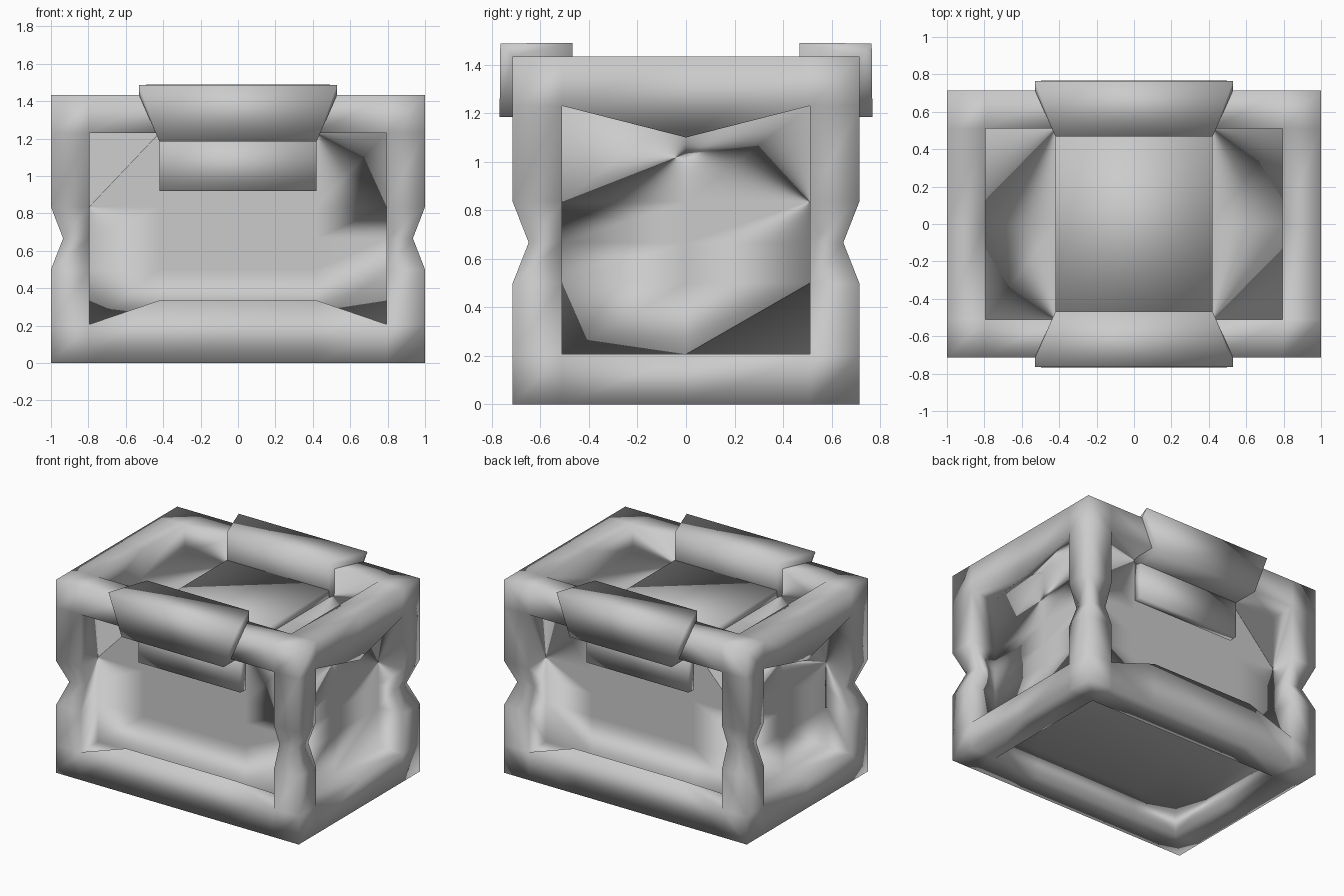
import bpy, bmesh
from itertools import product

if "Cube" in bpy.data.objects:
    bpy.data.objects.remove(bpy.data.objects["Cube"])

def finish(name, bm):
    bmesh.ops.recalc_face_normals(bm, faces=bm.faces)
    me = bpy.data.meshes.new(name)
    bm.to_mesh(me)
    bm.free()
    for p in me.polygons:
        p.use_smooth = True
    ob = bpy.data.objects.new(name, me)
    bpy.context.collection.objects.link(ob)
    return ob

# crate body: lattice of cells with the middle of each side recessed
X = [-1, -.795, -.42, .42, .795, 1]
Y = [-.714, -.51, 0, .51, .714]
Z = [0, .207, .5, .667, .835, 1.23, 1.434]
AX = (X, Y, Z)

def solid(c):
    if any(i < 0 or i > len(a) - 2 for i, a in zip(c, AX)):
        return False
    return sum(i in (0, len(a) - 2) for i, a in zip(c, AX)) != 1

bm = bmesh.new()
verts = {}

def lattice_vert(k):
    if k not in verts:
        x, y, z = (a[i] for a, i in zip(AX, k))
        if k[2] == 3:                                   # notch in the corner posts
            x = max(-.935, min(.935, x))
            y = max(-.648, min(.648, y))
        if k[2] == 1 and abs(y) == .714 and abs(x) == .42:
            z = .335                                    # raised lower beam
        if k[2] == 5 and abs(x) == 1 and y == 0:
            z = 1.10                                    # sagging side beam
        verts[k] = bm.verts.new((x, y, z))
    return verts[k]

for c in product(*(range(len(a) - 1) for a in AX)):
    if not solid(c):
        continue
    for ax, side in product(range(3), (0, 1)):
        n = list(c)
        n[ax] += 2 * side - 1
        if solid(n):
            continue
        u, v = (ax + 1) % 3, (ax + 2) % 3
        quad = []
        for du, dv in ((0, 0), (1, 0), (1, 1), (0, 1)):
            k = list(c)
            k[ax] += side
            k[u] += du
            k[v] += dv
            quad.append(lattice_vert(tuple(k)))
        bm.faces.new(quad)
finish("crate_body", bm)

# strap plates lying in the recesses
def box(name, lo, hi):
    bm = bmesh.new()
    bmesh.ops.create_cube(bm, size=1)
    for v in bm.verts:
        v.co = [l + (c + .5) * (h - l) for l, h, c in zip(lo, hi, v.co)]
    return finish(name, bm)

top = box("strap_top", (-.42, -.5, 1.2), (.42, .5, 1.285))

# flared clips over the front and back top edges, with hanging plates
PROFILE = [(-.768, 1.185, .42), (-.765, 1.487, .53), (-.715, 1.435, .53),
           (-.468, 1.49, .42), (-.468, 1.22, .42), (-.55, 1.185, .42)]
for s, side in ((1, "front"), (-1, "back")):
    bm = bmesh.new()
    for y, z, w in PROFILE:
        for x in (-w, w):
            bm.verts.new((x, s * y, z))
    res = bmesh.ops.convex_hull(bm, input=bm.verts)
    junk = [e for e in res["geom_interior"] if isinstance(e, bmesh.types.BMVert)]
    bmesh.ops.delete(bm, geom=junk, context='VERTS')
    finish("clip_" + side, bm)
    ys = sorted((-.57 * s, -.5 * s))
    box("strap_" + side, (-.42, ys[0], .92), (.42, ys[1], 1.2))
